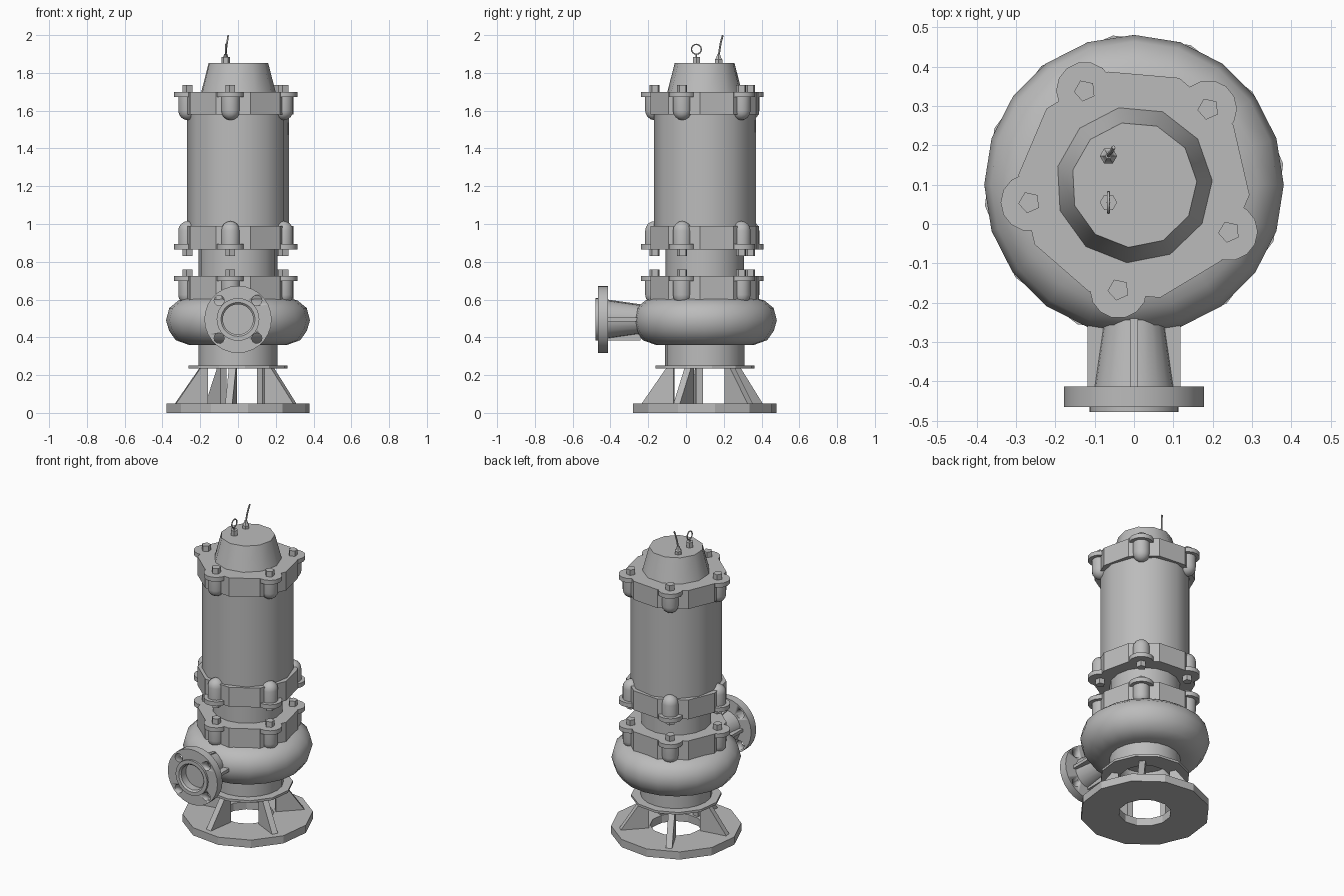
import bpy, bmesh, math
from mathutils import Matrix, Vector

if "Cube" in bpy.data.objects:
    bpy.data.objects.remove(bpy.data.objects["Cube"], do_unlink=True)

# One cast-metal grey for the whole pump
grey = bpy.data.materials.new("cast_grey")
grey.use_nodes = True
GREY = (0.5, 0.5, 0.5, 1)
grey.diffuse_color = GREY
grey.node_tree.nodes["Principled BSDF"].inputs["Base Color"].default_value = GREY

AXIS = Vector((0, 0.1, 0))                      # vertical axis of the pump
LUG_ANGLES = [math.radians(45.6 + 72 * k) for k in range(5)]


def finish(name, bm, angle=40):
    bmesh.ops.remove_doubles(bm, verts=bm.verts, dist=1e-5)
    bmesh.ops.recalc_face_normals(bm, faces=bm.faces)
    mesh = bpy.data.meshes.new(name)
    bm.to_mesh(mesh)
    bm.free()
    mesh.materials.append(grey)
    ob = bpy.data.objects.new(name, mesh)
    bpy.context.collection.objects.link(ob)
    bpy.ops.object.select_all(action='DESELECT')
    ob.select_set(True)
    bpy.context.view_layer.objects.active = ob
    bpy.ops.object.shade_smooth_by_angle(angle=math.radians(angle))
    return ob


def revolve(name, profile, sides, at=AXIS, turn=0, closed=False, matrix=None, angle=40):
    """Spin (radius, height) points about z; closed joins the last point to the first."""
    bm = bmesh.new()
    rings = []
    for r, z in profile:
        rings.append([bm.verts.new((r * math.cos(a), r * math.sin(a), z))
                      for a in (math.radians(turn) + math.tau * i / sides for i in range(sides))])
    pairs = list(zip(rings, rings[1:]))
    if closed:
        pairs.append((rings[-1], rings[0]))
    else:
        bm.faces.new(rings[0])
        bm.faces.new(rings[-1])
    for a, b in pairs:
        for i in range(sides):
            j = (i + 1) % sides
            bm.faces.new((a[i], a[j], b[j], b[i]))
    bmesh.ops.transform(bm, matrix=Matrix.Translation(at) @ (matrix or Matrix()), verts=bm.verts)
    return finish(name, bm, angle)


def plate(name, outline, thickness, matrix):
    """Extrude an outline in the local xz plane, centred on local y."""
    bm = bmesh.new()
    face = bm.faces.new([bm.verts.new((x, -thickness / 2, z)) for x, z in outline])
    ext = bmesh.ops.extrude_face_region(bm, geom=[face])
    moved = [g for g in ext["geom"] if isinstance(g, bmesh.types.BMVert)]
    bmesh.ops.translate(bm, vec=(0, thickness, 0), verts=moved)
    bmesh.ops.transform(bm, matrix=matrix, verts=bm.verts)
    return finish(name, bm)


def tube(name, points, radius, cyclic=False):
    curve = bpy.data.curves.new(name, 'CURVE')
    curve.dimensions = '3D'
    curve.bevel_depth = radius
    curve.bevel_resolution = 1
    curve.use_fill_caps = True
    spline = curve.splines.new('POLY')
    spline.points.add(len(points) - 1)
    for p, co in zip(spline.points, points):
        p.co = (*co, 1)
    spline.use_cyclic_u = cyclic
    curve.materials.append(grey)
    ob = bpy.data.objects.new(name, curve)
    bpy.context.collection.objects.link(ob)


# Stand: base ring, five gussets and support ring
revolve("base_ring", [(0.155, 0), (0.383, 0), (0.383, 0.05), (0.155, 0.05)], 12, turn=8,
        closed=True, angle=20)
revolve("support_ring", [(0.15, 0.235), (0.265, 0.235), (0.265, 0.25), (0.15, 0.25)], 12,
        turn=8, closed=True, angle=20)
for i, a in enumerate(LUG_ANGLES):
    plate(f"stand_gusset_{i + 1}", [(0.165, 0.05), (0.335, 0.05), (0.205, 0.236), (0.165, 0.236)],
          0.038, Matrix.Translation(AXIS) @ Matrix.Rotation(a, 4, 'Z'))

# Inlet neck and volute casing
revolve("inlet_neck", [(0.15, 0.25), (0.21, 0.25), (0.21, 0.38), (0.15, 0.38)], 20, closed=True)
revolve("volute", [(0.2, 0.36), (0.26, 0.36), (0.33, 0.385), (0.365, 0.435), (0.381, 0.49),
                   (0.364, 0.555), (0.315, 0.595), (0.26, 0.61)], 20, angle=50)

# Shaft housing, motor barrel and tapered cap
revolve("shaft_housing", [(0.208, 0.7), (0.208, 0.9)], 16)
revolve("motor_barrel", [(0.27, 0.95), (0.27, 1.62)], 12, turn=4)
revolve("motor_cap", [(0.202, 1.69), (0.16, 1.852)], 11, turn=3)


# Bolted flanges: a ring plus five rounded lugs with bolt heads
def bolted_flange(name, face_z, direction, depth):
    """face_z is the mating face; direction points from it along the lug domes."""
    z = lambda d: face_z + direction * d
    revolve(f"{name}_ring", [(0.295, z(0)), (0.295, z(depth))], 10, turn=31, angle=20)
    dome = [(0.05 * math.cos(t), z(0.1 + 0.05 * math.sin(t)))
            for t in (math.radians(d) for d in (0, 22, 45, 68, 88))]
    for i, a in enumerate(LUG_ANGLES):
        at = AXIS + Vector((0.27 * math.cos(a), 0.27 * math.sin(a), 0))
        revolve(f"{name}_lug_{i + 1}",
                [(0.073, z(0)), (0.073, z(0.028)), (0.05, z(0.028))] + dome, 14, at)
        revolve(f"{name}_bolt_{i + 1}", [(0.028, z(0.01)), (0.028, z(-0.035))], 5, at,
                turn=-30, angle=20)


bolted_flange("casing_flange", 0.725, -1, 0.125)
bolted_flange("lower_motor_flange", 0.865, 1, 0.125)
bolted_flange("upper_motor_flange", 1.7, -1, 0.12)

# Discharge outlet: taper, drilled flange and raised face with a shallow bore, facing -y
outlet = Vector((0, 0, 0.495))
to_front = Matrix.Rotation(math.pi / 2, 4, 'X')   # local z becomes -y
revolve("outlet_pipe", [(0.07, 0.2), (0.102, 0.42)], 20, outlet, matrix=to_front)
flange = revolve("outlet_flange", [(0.08, 0.413), (0.178, 0.413), (0.178, 0.465), (0.113, 0.465),
                                   (0.113, 0.478), (0.09, 0.478), (0.08, 0.468)], 28, outlet,
                 closed=True, matrix=to_front)
for i in range(4):
    a = math.radians(45 + 90 * i)
    at = outlet + Vector((0.141 * math.cos(a), 0, 0.141 * math.sin(a)))
    cutter = revolve(f"bolt_hole_cutter_{i + 1}", [(0.027, 0.38), (0.027, 0.5)], 12, at,
                     matrix=to_front)
    bpy.context.view_layer.objects.active = flange
    cut = flange.modifiers.new("bolt_hole", 'BOOLEAN')
    cut.operation = 'DIFFERENCE'
    cut.object = cutter
    bpy.ops.object.modifier_apply(modifier=cut.name)
    bpy.data.objects.remove(cutter, do_unlink=True)

# Stiffening ribs around the outlet pipe; the top one is lower and tapers
for i, (near, far) in enumerate([(0.118, 0.118), (0.08, 0.105), (0.118, 0.118), (0.112, 0.112)]):
    spin = Matrix.Translation(outlet) @ to_front @ Matrix.Rotation(i * math.pi / 2, 4, 'Z')
    plate(f"outlet_rib_{i + 1}", [(0.06, 0.24), (near, 0.24), (far, 0.415), (0.08, 0.415)],
          0.02, spin)

# Lifting eye on the cap
eye = Vector((-0.065, 0.055, 0))
revolve("eye_base", [(0.022, 1.85), (0.022, 1.885)], 6, eye, angle=20)
tube("lifting_eye", [eye + Vector((0, 0.026 * math.cos(t), 1.925 + 0.026 * math.sin(t)))
                     for t in (math.tau * k / 16 for k in range(16))], 0.004, True)
tube("eye_shank", [eye + Vector((0, 0, 1.88)), eye + Vector((0, 0, 1.9))], 0.005)

# Cable gland and loose cable end
gland = Vector((-0.065, 0.173, 0))
revolve("cable_gland", [(0.022, 1.85), (0.022, 1.872), (0.016, 1.878), (0.008, 1.9)], 6, gland,
        angle=20)
tube("cable", [gland + Vector(p) for p in ((0, 0, 1.89), (0.003, 0.006, 1.93),
                                           (0.008, 0.012, 1.965), (0.013, 0.022, 1.999))], 0.005)
